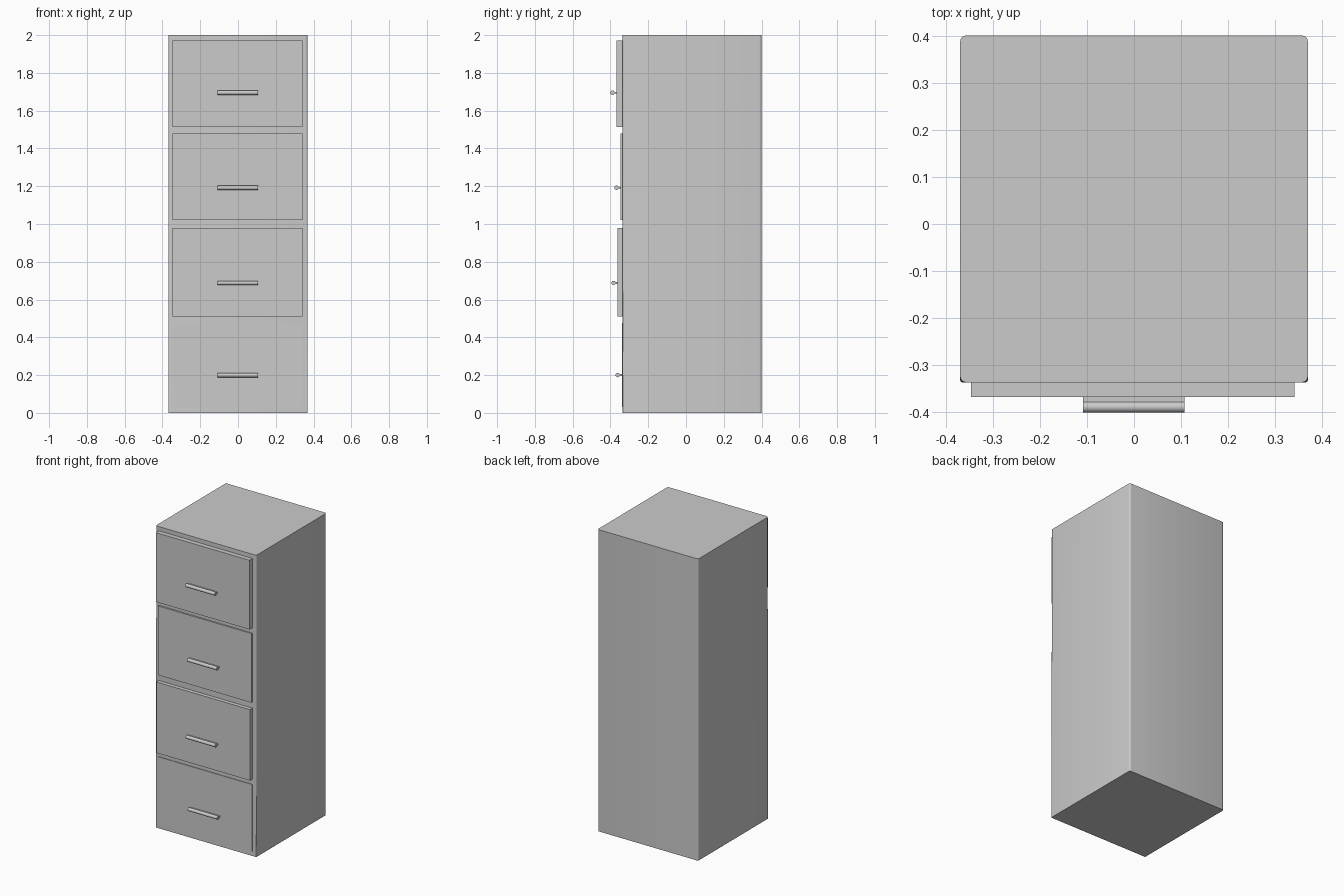
import bpy, bmesh, math

if "Cube" in bpy.data.objects:
    bpy.data.objects.remove(bpy.data.objects["Cube"])


def prism(name, bottom, top):
    """Join two matching closed loops of 3D points into a capped solid."""
    bm = bmesh.new()
    a = [bm.verts.new(p) for p in bottom]
    b = [bm.verts.new(p) for p in top]
    n = len(a)
    bm.faces.new(a[::-1])
    bm.faces.new(b)
    for i in range(n):
        bm.faces.new((a[i], a[(i + 1) % n], b[(i + 1) % n], b[i]))
    bmesh.ops.recalc_face_normals(bm, faces=bm.faces)
    me = bpy.data.meshes.new(name)
    bm.to_mesh(me)
    bm.free()
    ob = bpy.data.objects.new(name, me)
    bpy.context.collection.objects.link(ob)
    return ob


def smooth(ob):
    bpy.ops.object.select_all(action='DESELECT')
    ob.select_set(True)
    bpy.context.view_layer.objects.active = ob
    bpy.ops.object.shade_smooth_by_angle(angle=math.radians(35))


def rounded_outline(x, y0, y1, r_front, r_back, z, steps=4):
    """Rectangle with rounded corners, counter-clockwise."""
    pts = []
    corners = ((x, y1, 0, r_back), (-x, y1, 90, r_back),
               (-x, y0, 180, r_front), (x, y0, 270, r_front))
    for px, py, start, r in corners:
        cx = px - math.copysign(r, px)
        cy = py - math.copysign(r, py)
        for i in range(steps + 1):
            t = math.radians(start + 90 * i / steps)
            pts.append((cx + r * math.cos(t), cy + r * math.sin(t), z))
    return pts


# Cabinet body, front corners sharper towards the floor
body = prism("cabinet_body",
             rounded_outline(0.369, -0.336, 0.40, 0.004, 0.012, 0),
             rounded_outline(0.369, -0.336, 0.40, 0.012, 0.012, 2))
smooth(body)


def drawer_front(name, z0, z1, y):
    x0, x1, back = -0.346, 0.341, -0.30
    rect = [(x0, z0), (x1, z0), (x1, z1), (x0, z1)]
    prism(name, [(x, y, z) for x, z in rect], [(x, back, z) for x, z in rect])


def handle(name, y_front, z):
    """Keyhole profile: thin web ending in a round grip, extruded along x."""
    r, web = 0.0115, 0.005
    cy = y_front - 0.0215
    a0 = math.asin(web / r)
    steps = 14
    prof = [(y_front + 0.004, z + web)]
    for i in range(steps + 1):
        t = a0 + (2 * math.pi - 2 * a0) * i / steps
        prof.append((cy + r * math.cos(t), z + r * math.sin(t)))
    prof.append((y_front + 0.004, z - web))
    smooth(prism(name, [(-0.108, y, h) for y, h in prof],
                 [(0.107, y, h) for y, h in prof]))


# Drawers from bottom to top, each pulled out by a different amount
drawers = [(0.03, 0.475, -0.340, 0.20), (0.51, 0.98, -0.362, 0.688),
           (1.02, 1.478, -0.346, 1.192), (1.513, 1.972, -0.367, 1.695)]
for i, (z0, z1, y, hz) in enumerate(drawers, 1):
    drawer_front(f"drawer_front_{i}", z0, z1, y)
    handle(f"drawer_handle_{i}", y, hz)
